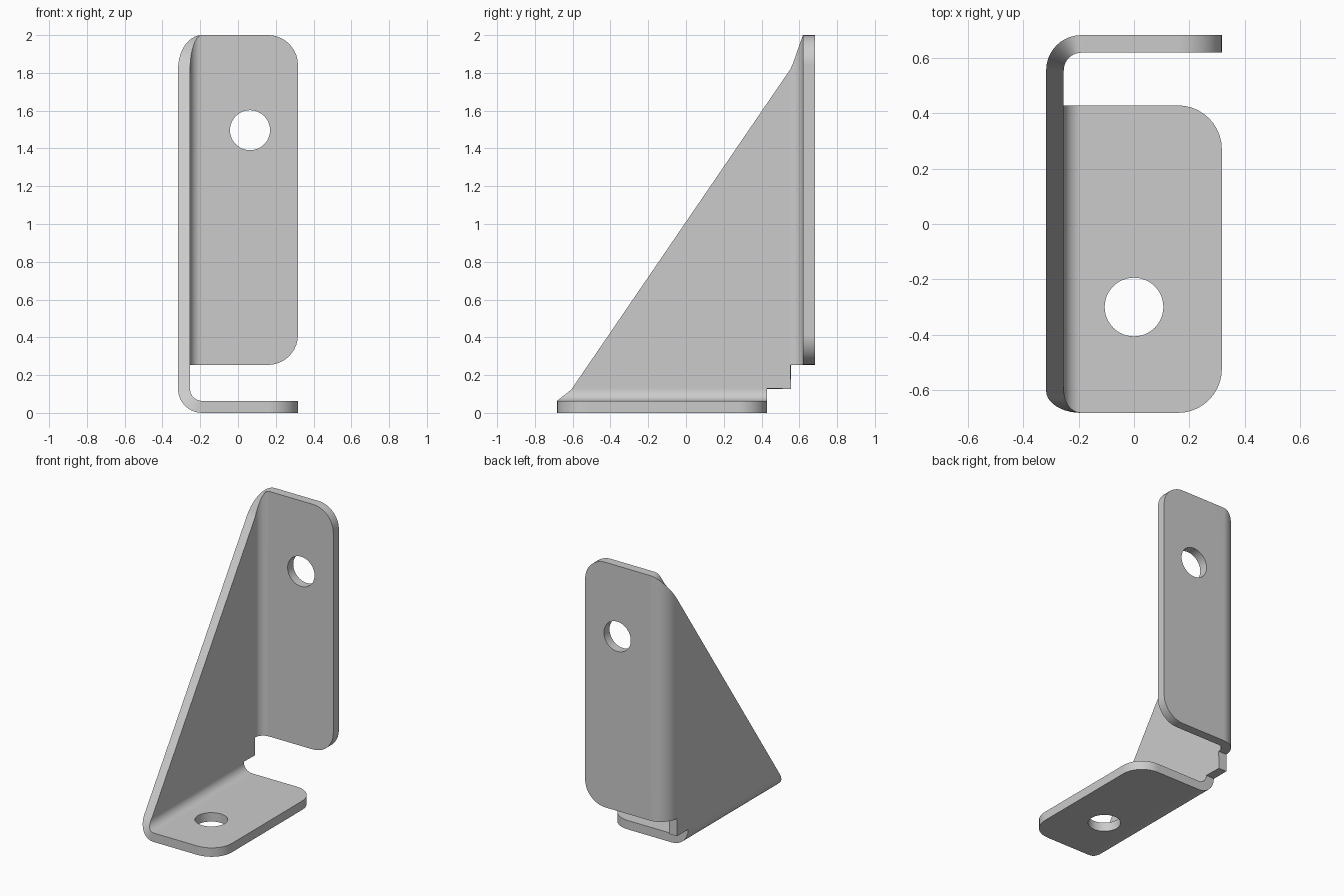
import bpy, bmesh
from math import sin, cos, pi, tau
from mathutils import Vector

cube = bpy.data.objects.get("Cube")
if cube:
    bpy.data.objects.remove(cube)

T = 2 / 31.5           # sheet thickness
R = 2 * T              # outer bend radius
W, D, H = 5 * T, 0.6825, 2.0   # half width, half depth, height
CORNER, HOLE = 2.5 * T, 0.106  # flange corner and hole radii
BASE_END = D - 2 * R   # rear end of the base flange
BACK_LOW = 2 * R       # lower end of the back flange
FRONT, TOP = -0.603, 1.82      # ends of the web's sloping edge
N = 10                 # segments per quarter turn

bm = bmesh.new()


def add_face(points):
    return bm.faces.new([bm.verts.new(p) for p in points])


def bend(place, start, end_flat, end_bent):
    """Quarter-round strip; one end tapers from end_flat to end_bent."""
    rows = []
    for i in range(N + 1):
        a = i / N * pi / 2
        taper = end_flat + (end_bent - end_flat) * sin(a)
        rows.append((place(a, start), place(a, taper)))
    for (a, b), (c, d) in zip(rows, rows[1:]):
        add_face((a, b, d, c))


def flange(place, low, high, hole_x, hole_v):
    """Flat tab with two rounded free corners and a round hole."""
    outline = [(-W + R, high), (-W + R, low)]
    for v, turn in ((low + CORNER, -pi / 2), (high - CORNER, 0)):
        for i in range(N + 1):
            a = turn + i / N * pi / 2
            outline.append((W - CORNER + CORNER * cos(a), v + CORNER * sin(a)))
    circle = [(hole_x + HOLE * cos(i * tau / 48), hole_v + HOLE * sin(i * tau / 48))
              for i in range(48)]
    edges = []
    for loop in (outline, circle):
        vs = [bm.verts.new(place(x, v)) for x, v in loop]
        edges += [bm.edges.new((vs[i - 1], vs[i])) for i in range(len(vs))]
    bmesh.ops.triangle_fill(bm, edges=edges, use_beauty=True)


# Triangular side web
web = [(FRONT, R), (BASE_END, R), (D - R, R), (D - R, BACK_LOW), (D - R, TOP)]
add_face([(-W, y, z) for y, z in web])

# Bends joining the web to each flange
bend(lambda a, y: (-W + R - R * cos(a), y, R - R * sin(a)), BASE_END, FRONT, -D)
bend(lambda a, z: (-W + R - R * cos(a), D - R + R * sin(a), z), BACK_LOW, TOP, H)

# Base and back flanges
flange(lambda x, y: (x, y, 0), -D, BASE_END, 0, -0.30)
flange(lambda x, z: (x, D, z), BACK_LOW, H, T, 1.4965)

# Join the sheet and make it face outward
bmesh.ops.remove_doubles(bm, verts=bm.verts, dist=0.0005)
bmesh.ops.recalc_face_normals(bm, faces=bm.faces)
side = min(bm.faces, key=lambda f: f.calc_center_median().x)
if side.normal.dot(Vector((-1, 0, 0))) < 0:
    bmesh.ops.reverse_faces(bm, faces=bm.faces)

mesh = bpy.data.meshes.new("angle_bracket")
bm.to_mesh(mesh)
bm.free()
bracket = bpy.data.objects.new("angle_bracket", mesh)
bpy.context.collection.objects.link(bracket)

# Plain grey metal
grey = bpy.data.materials.new("grey_metal")
grey.use_nodes = True
colour = (0.6, 0.6, 0.6, 1)
grey.diffuse_color = colour
grey.node_tree.nodes["Principled BSDF"].inputs["Base Color"].default_value = colour
mesh.materials.append(grey)

# Sheet thickness, then smooth bends with crisp rims
bpy.ops.object.select_all(action="DESELECT")
bracket.select_set(True)
bpy.context.view_layer.objects.active = bracket
solid = bracket.modifiers.new("thickness", "SOLIDIFY")
solid.thickness = T
solid.offset = -1
solid.use_even_offset = True
solid.use_quality_normals = True
bpy.ops.object.modifier_apply(modifier=solid.name)
bpy.ops.object.shade_smooth_by_angle(angle=pi / 6)
normals = bracket.modifiers.new("flat_sides", "WEIGHTED_NORMAL")
normals.keep_sharp = True
